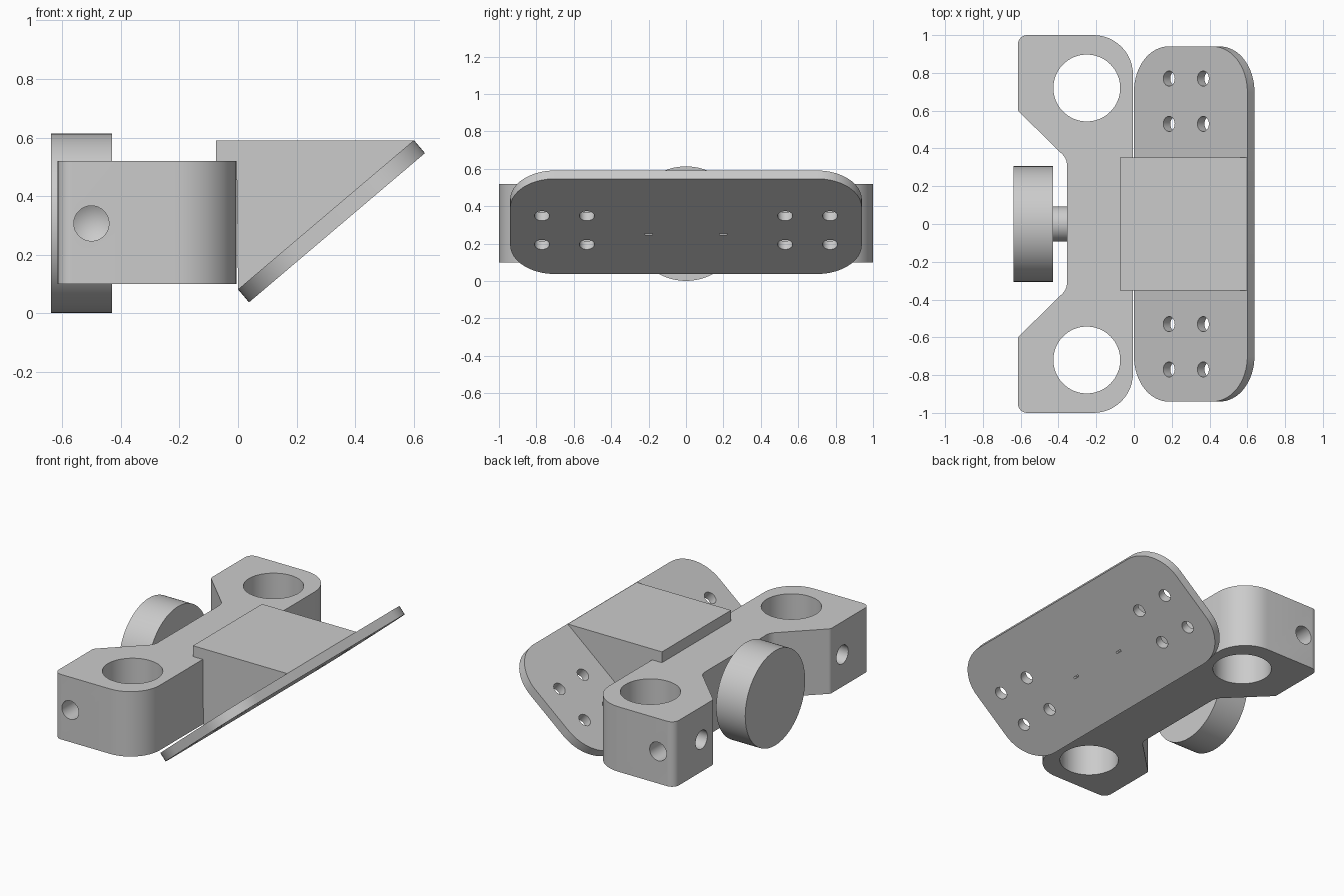
import bpy, bmesh, math
from mathutils import Matrix, Vector

if "Cube" in bpy.data.objects:
    bpy.data.objects.remove(bpy.data.objects["Cube"], do_unlink=True)

GREY = (0.6, 0.6, 0.6, 1)
mat = bpy.data.materials.new("plain grey")
mat.use_nodes = True
mat.diffuse_color = GREY
mat.node_tree.nodes["Principled BSDF"].inputs["Base Color"].default_value = GREY


def rounded(corners, steps=12):
    """Outline through (x, y, fillet radius) corners."""
    out = []
    for i, (x, y, r) in enumerate(corners):
        p = Vector((x, y))
        a = (Vector(corners[i - 1][:2]) - p).normalized()
        b = (Vector(corners[(i + 1) % len(corners)][:2]) - p).normalized()
        if r == 0:
            out.append(p)
            continue
        half = a.angle(b) / 2
        centre = p + (a + b).normalized() * r / math.sin(half)
        start = p + a * r / math.tan(half) - centre
        end = p + b * r / math.tan(half) - centre
        sweep = start.angle(end)
        for k in range(steps + 1):
            t = k / steps
            out.append(centre + (start * math.sin((1 - t) * sweep)
                                 + end * math.sin(t * sweep)) / math.sin(sweep))
    return out


def circle(r, n=64):
    return [Vector((r * math.cos(math.tau * k / n), r * math.sin(math.tau * k / n)))
            for k in range(n)]


def prism(name, outline, low, high, matrix=Matrix(), tip=0):
    """Extrude an outline along local z, with an optional pointed far end."""
    bm = bmesh.new()
    base = bm.faces.new([bm.verts.new((p.x, p.y, low)) for p in outline])
    ext = bmesh.ops.extrude_face_region(bm, geom=[base])["geom"]
    top = [g for g in ext if isinstance(g, bmesh.types.BMFace)]
    verts = [g for g in ext if isinstance(g, bmesh.types.BMVert)]
    bmesh.ops.translate(bm, verts=verts, vec=(0, 0, high - low))
    if tip:
        centre = bmesh.ops.poke(bm, faces=top)["verts"][0]
        centre.co.z = high + tip
    bmesh.ops.recalc_face_normals(bm, faces=bm.faces)
    bm.transform(matrix)
    mesh = bpy.data.meshes.new(name)
    bm.to_mesh(mesh)
    bm.free()
    mesh.materials.append(mat)
    obj = bpy.data.objects.new(name, mesh)
    bpy.context.collection.objects.link(obj)
    return obj


def select(obj):
    bpy.ops.object.select_all(action='DESELECT')
    obj.select_set(True)
    bpy.context.view_layer.objects.active = obj


def cut(obj, cutter):
    cutter.hide_render = True
    mod = obj.modifiers.new("cut", 'BOOLEAN')
    mod.operation = 'DIFFERENCE'
    mod.solver = 'EXACT'
    mod.object = cutter
    select(obj)
    bpy.ops.object.modifier_apply(modifier=mod.name)
    bpy.data.objects.remove(cutter, do_unlink=True)


def place(x, y, z, axis='Z', degrees=0):
    return Matrix.Translation((x, y, z)) @ Matrix.Rotation(math.radians(degrees), 4, axis)


# Carrier block: necked body with two clamp ends
half = [(-0.355, 0.345, 0.08), (-0.615, 0.60, 0.03), (-0.615, 1.0, 0.05), (-0.005, 1.0, 0.21)]
corners = half + [(x, -y, r) for x, y, r in reversed(half)]
carrier = prism("carrier_block", rounded(corners), 0.10, 0.52)
for side in (1, -1):
    cut(carrier, prism("bore", circle(0.177), 0, 1, place(-0.25, side * 0.72, 0)))
    # blind drilled holes in the end face and the rear face
    cut(carrier, prism("end_drill", circle(0.06, 32), -0.1, 0.16,
                       place(-0.5, side, 0.307, 'X', 90 * side), tip=0.035))
    cut(carrier, prism("rear_drill", circle(0.06, 32), -0.1, 0.10,
                       place(-0.615, side * 0.72, 0.307, 'Y', 90), tip=0.035))

# Knob and its shaft
knob = prism("round_knob", circle(0.306, 96), -0.638, -0.43, place(0, 0, 0.307, 'Y', 90))
shaft = prism("knob_shaft", circle(0.093, 48), -0.44, -0.345, place(0, 0, 0.307, 'Y', 90))

# Wedge bracket with a lip resting on the carrier
side_profile = [Vector(p) for p in ((-0.075, 0.59), (0.6, 0.59), (0, 0.08),
                                    (-0.005, 0.52), (-0.075, 0.52))]
wedge = prism("wedge_bracket", side_profile, -0.353, 0.353, place(0, 0, 0, 'X', 90))

# Sloped mounting plate
slope = place(0, 0, 0.082, 'Y', -40.3)
length, width = 0.787, 0.94
plate = prism("sloped_plate", rounded([(0, -width, 0.24), (length, -width, 0.24),
                                       (length, width, 0.24), (0, width, 0.24)], 16),
              -0.058, 0, slope)
for side in (1, -1):
    for y in (0.53, 0.77):
        for s in (0.243, 0.48):
            cut(plate, prism("bolt_hole", circle(0.04, 32), -0.2, 0.2,
                             slope @ place(s, side * y, 0)))
    # tiny slot in the underside
    cut(plate, prism("slot", rounded([(-0.006, -0.02, 0), (0.006, -0.02, 0),
                                      (0.006, 0.02, 0), (-0.006, 0.02, 0)]),
                     -0.1, -0.03, slope @ place(0.33, side * 0.2, 0)))

for obj in (carrier, knob, shaft, wedge, plate):
    select(obj)
    bpy.ops.object.shade_smooth_by_angle(angle=math.radians(25))
